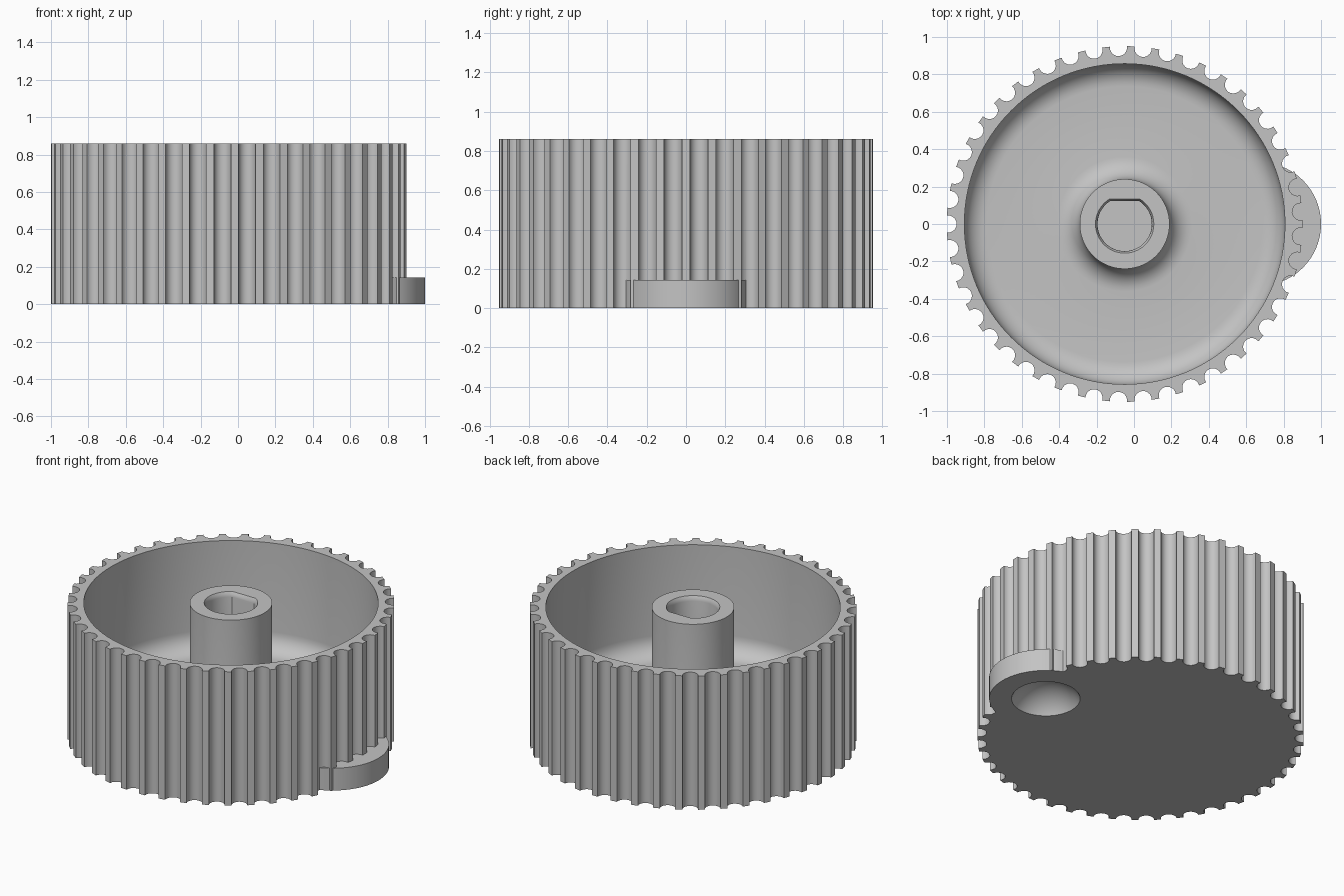
import bpy, bmesh, math
from math import sin, cos, pi

cube = bpy.data.objects.get("Cube")
if cube:
    bpy.data.objects.remove(cube, do_unlink=True)

CX = -0.05          # wheel axis
HEIGHT = 0.86
RADIUS = 0.95
TEETH = 45
FLOOR = 0.17        # inner floor level
FILLET = 0.12
TAB_X = 0.67        # centre of the tab and its dimple

grey = bpy.data.materials.new("plain grey")
grey.use_nodes = True
colour = (0.55, 0.55, 0.55, 1)
grey.diffuse_color = colour
grey.node_tree.nodes["Principled BSDF"].inputs["Base Color"].default_value = colour


def make_object(name, bm):
    bmesh.ops.recalc_face_normals(bm, faces=bm.faces)
    mesh = bpy.data.meshes.new(name)
    bm.to_mesh(mesh)
    bm.free()
    mesh.materials.append(grey)
    obj = bpy.data.objects.new(name, mesh)
    bpy.context.collection.objects.link(obj)
    return obj


def loft(name, sections):
    """Solid through stacked sections, each a (points, z) pair."""
    bm = bmesh.new()
    loops = [[bm.verts.new((x, y, z)) for x, y in pts] for pts, z in sections]
    for low, high in zip(loops, loops[1:]):
        n = len(low)
        for i in range(n):
            j = (i + 1) % n
            bm.faces.new((low[i], low[j], high[j], high[i]))
    bm.faces.new(loops[0][::-1])
    bm.faces.new(loops[-1])
    return make_object(name, bm)


def lathe_ring(name, profile, steps):
    """Closed (radius, z) profile spun about the wheel axis."""
    bm = bmesh.new()
    rings = []
    for s in range(steps):
        a = 2 * pi * s / steps
        rings.append([bm.verts.new((CX + r * cos(a), r * sin(a), z)) for r, z in profile])
    n = len(profile)
    for s in range(steps):
        p, q = rings[s], rings[(s + 1) % steps]
        for i in range(n):
            j = (i + 1) % n
            bm.faces.new((p[i], q[i], q[j], p[j]))
    return make_object(name, bm)


def combine(target, tool, operation):
    mod = target.modifiers.new(operation.lower(), 'BOOLEAN')
    mod.operation = operation
    mod.solver = 'EXACT'
    mod.object = tool
    bpy.context.view_layer.objects.active = target
    bpy.ops.object.modifier_apply(modifier=mod.name)
    bpy.data.objects.remove(tool, do_unlink=True)


def circle(cx, r, n):
    return [(cx + r * cos(2 * pi * i / n), r * sin(2 * pi * i / n)) for i in range(n)]


# Toothed outline: round grooves between narrow flat teeth
groove_r, groove_c = 0.046, 0.944
spread = math.acos((groove_c - RADIUS) / groove_r)
outline = []
for k in range(TEETH):
    a = 2 * pi * (k + 0.5) / TEETH
    for i in range(11):
        t = spread * (i / 5 - 1)
        out = groove_c - groove_r * cos(t)
        side = groove_r * sin(t)
        outline.append((CX + out * cos(a) - side * sin(a), out * sin(a) + side * cos(a)))
wheel = loft("toothed_wheel", [(outline, 0), (outline, HEIGHT)])

# Rounded tab at the foot of the wheel
tab_outline = circle(TAB_X, 0.33, 96)
combine(wheel, loft("tab", [(tab_outline, 0), (tab_outline, 0.143)]), 'UNION')

# Ring-shaped cavity with filleted floor, leaving the central boss
hub_r, wall_r = 0.24, 0.857
steps = [i / 8 * pi / 2 for i in range(9)]
profile = [(hub_r, HEIGHT + 0.1)]
profile += [(hub_r + FILLET * (1 - cos(t)), FLOOR + FILLET * (1 - sin(t))) for t in steps]
profile += [(wall_r - FILLET * (1 - sin(t)), FLOOR + FILLET * (1 - cos(t))) for t in steps]
profile.append((wall_r, HEIGHT + 0.1))
combine(wheel, lathe_ring("cavity_cutter", profile, 128), 'DIFFERENCE')


# D-shaped shaft bore with a softened lip
def d_shape(grow):
    r, flat = 0.145 + grow, 0.122 + grow
    start = math.asin(flat / r)
    sweep = 2 * pi - (pi - 2 * start)
    return [(CX + r * cos(pi - start + sweep * i / 56), r * sin(pi - start + sweep * i / 56))
            for i in range(57)]


bore = loft("bore_cutter", [(d_shape(0), FLOOR), (d_shape(0), HEIGHT - 0.03),
                            (d_shape(0.003), HEIGHT - 0.014), (d_shape(0.011), HEIGHT),
                            (d_shape(0.011), HEIGHT + 0.1)])
combine(wheel, bore, 'DIFFERENCE')

# Round finger dimple in the underside
dimple_r, depth = 0.2, 0.12
ball_r = (dimple_r ** 2 + depth ** 2) / (2 * depth)
bm = bmesh.new()
bmesh.ops.create_uvsphere(bm, u_segments=64, v_segments=40, radius=ball_r)
bmesh.ops.translate(bm, verts=bm.verts, vec=(TAB_X, 0, depth - ball_r))
combine(wheel, make_object("dimple_cutter", bm), 'DIFFERENCE')

# Smooth curved walls, keep the rims crisp
bpy.ops.object.select_all(action='DESELECT')
wheel.select_set(True)
bpy.context.view_layer.objects.active = wheel
bpy.ops.object.shade_smooth_by_angle(angle=math.radians(32))
